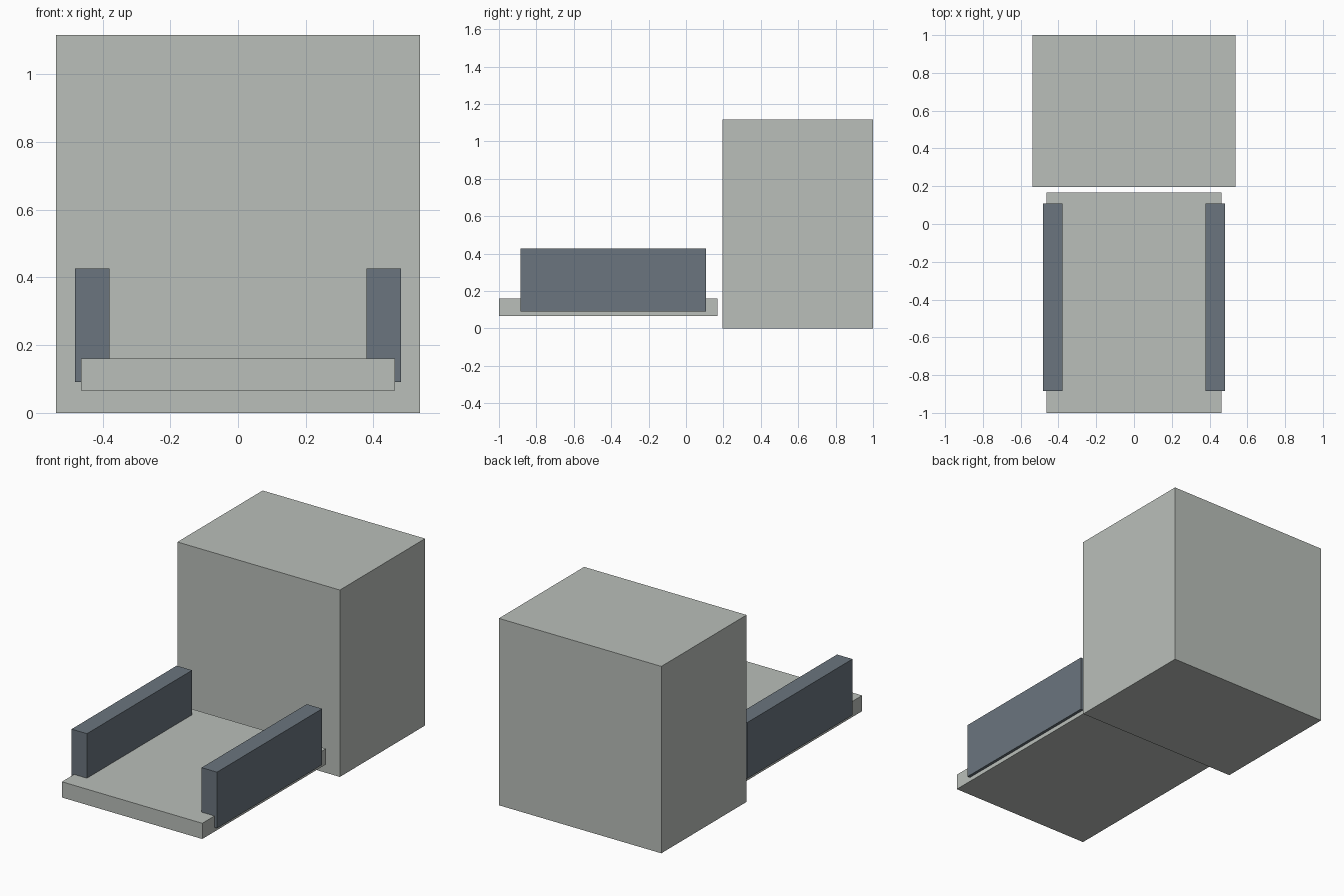
import bpy

cube = bpy.data.objects.get("Cube")
if cube:
    bpy.data.objects.remove(cube, do_unlink=True)


def make_material(name, rgb):
    mat = bpy.data.materials.new(name)
    mat.use_nodes = True
    colour = (*rgb, 1.0)
    mat.diffuse_color = colour
    mat.node_tree.nodes["Principled BSDF"].inputs["Base Color"].default_value = colour
    return mat


def box(name, low, high, mat):
    """Axis-aligned box spanning two opposite corners."""
    centre = [(a + b) / 2 for a, b in zip(low, high)]
    bpy.ops.mesh.primitive_cube_add(size=1, location=centre)
    obj = bpy.context.object
    obj.name = name
    obj.scale = [b - a for a, b in zip(low, high)]
    bpy.ops.object.transform_apply(location=False, rotation=False, scale=True)
    obj.data.materials.append(mat)
    return obj


grey = make_material("light grey", (0.49, 0.52, 0.49))
slate = make_material("slate blue", (0.145, 0.178, 0.209))

# Tall cabinet at the back
box("cabinet", (-0.537, 0.195, 0), (0.537, 1, 1.117), grey)

# Low platform in front, raised off the ground
box("platform", (-0.464, -1, 0.066), (0.464, 0.168, 0.16), grey)

# Side rails, slightly overhanging the platform edges
for side, x in (("left", 0.43), ("right", -0.43)):
    box(side + "_rail", (x - 0.051, -0.885, 0.091), (x + 0.051, 0.108, 0.426), slate)
